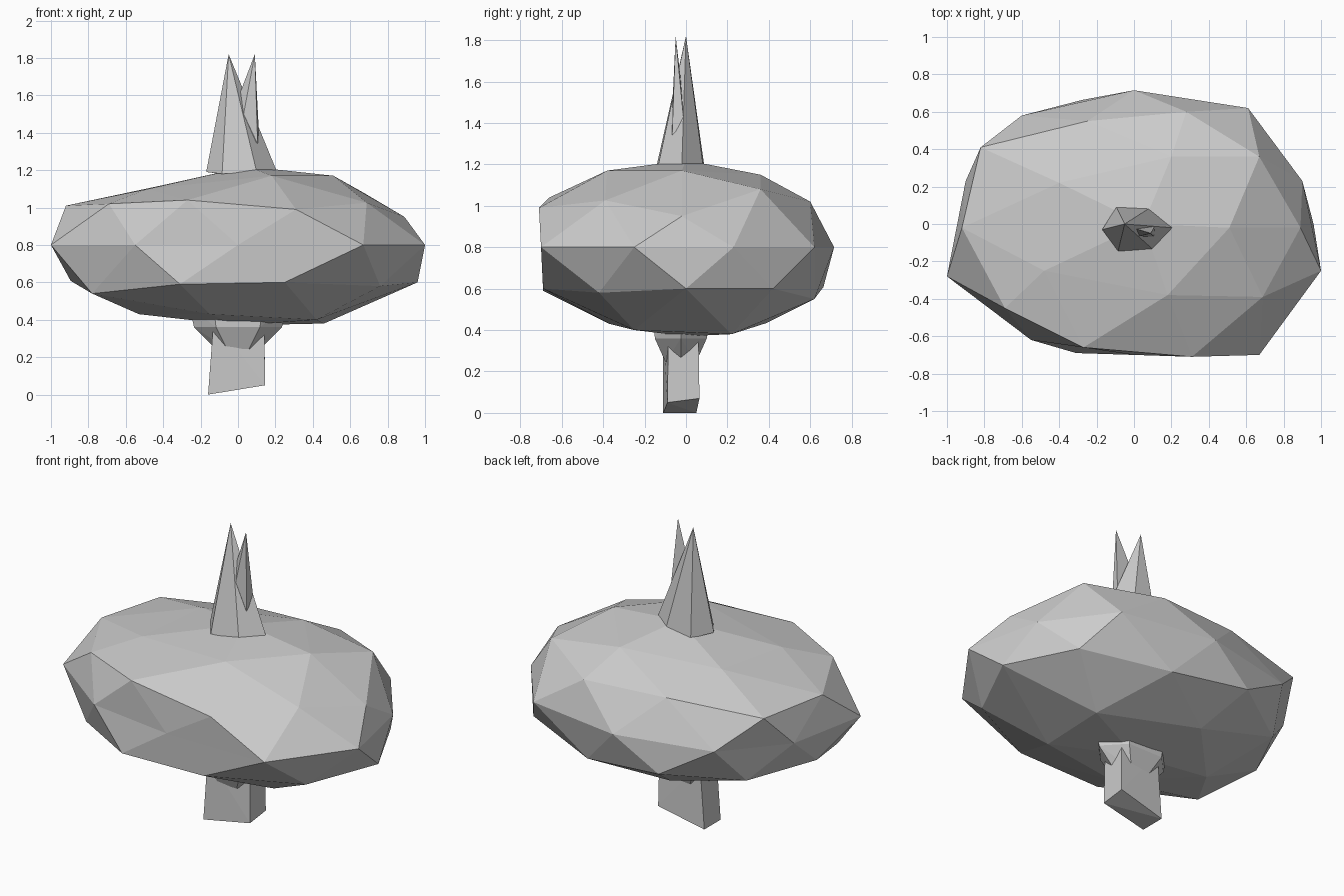
import bpy, bmesh, math
from mathutils import Vector

if "Cube" in bpy.data.objects:
    bpy.data.objects.remove(bpy.data.objects["Cube"])


def finish(name, bm):
    bmesh.ops.recalc_face_normals(bm, faces=bm.faces[:])
    me = bpy.data.meshes.new(name)
    bm.to_mesh(me)
    bm.free()
    ob = bpy.data.objects.new(name, me)
    bpy.context.collection.objects.link(ob)
    return ob


def hull(name, points):
    bm = bmesh.new()
    for p in points:
        bm.verts.new(p)
    res = bmesh.ops.convex_hull(bm, input=bm.verts[:])
    junk = {v for v in res["geom_interior"] if isinstance(v, bmesh.types.BMVert)}
    bmesh.ops.delete(bm, geom=list(junk), context='VERTS')
    return finish(name, bm)


# body: flattened icosphere with its corners nudged into a lumpy shape
bm = bmesh.new()
bmesh.ops.create_icosphere(bm, subdivisions=2, radius=1)
for v in bm.verts:
    v.co = Vector((v.co.x, v.co.y * 0.78, 0.8 + v.co.z * 0.43))
bumps = [
    # equator
    (1, -.25, .8), (.9, .23, .8), (.61, .62, .8), (0, .715, .8), (-.6, .58, .8),
    (-.9, .23, .8), (-1, -.28, .8), (-.55, -.62, .8), (0, -.7, .8), (.67, -.7, .8),
    # upper half
    (.31, -.71, .99), (-.27, -.66, 1.04), (-.69, -.45, 1.02), (-.92, -.02, 1.01),
    (-.82, .41, 1.0), (-.25, .55, 1.03), (.28, .6, 1.02), (.67, .36, 1.08),
    (.89, -.02, .95), (.18, -.38, 1.17), (.51, -.02, 1.17), (.2, .36, 1.15),
    (-.4, .22, 1.12), (-.48, -.25, 1.1), (.05, 0, 1.22),
    # lower half
    (.25, -.69, .6), (-.31, -.69, .59), (-.78, -.37, .54), (.76, -.42, .58),
    (.96, 0, .6), (.75, .42, .6), (.24, .62, .55), (.46, .22, .38),
    (.42, -.25, .4), (-.15, -.37, .43), (-.53, 0, .43),
]
free = list(bm.verts)
for b in bumps:
    near = min(free, key=lambda v: (v.co - Vector(b)).length)
    near.co = b
    free.remove(near)
finish("body", bm)

# tall six-sided spike and the thin one splitting from it
hull("main_spike", [(-.17, -.03, 1.19), (-.095, .09, 1.18), (.08, .083, 1.19),
                    (.205, -.02, 1.2), (.1, -.135, 1.19), (-.085, -.145, 1.18),
                    (-.05, 0, 1.82)])
hull("side_spike", [(-.04, -.01, 1.48), (.03, -.065, 1.5), (.105, -.067, 1.34),
                    (.112, -.01, 1.4), (.09, -.05, 1.82)])

# collar: six-sided rings tapering downward
collar = []
for rx, ry, z in ((.26, .15, .47), (.235, .145, .36), (.12, .085, .245)):
    for i in range(6):
        a = i * math.pi / 3
        collar.append((rx * math.cos(a), -.025 + ry * math.sin(a), z))
hull("collar", collar)

# stem: slanted block
hull("stem", [(-.16, -.11, 0), (.145, -.09, .05), (.145, .065, .07), (-.16, .05, 0),
              (-.13, -.11, .4), (.14, -.085, .4), (.14, .06, .4), (-.13, .05, .4)])
